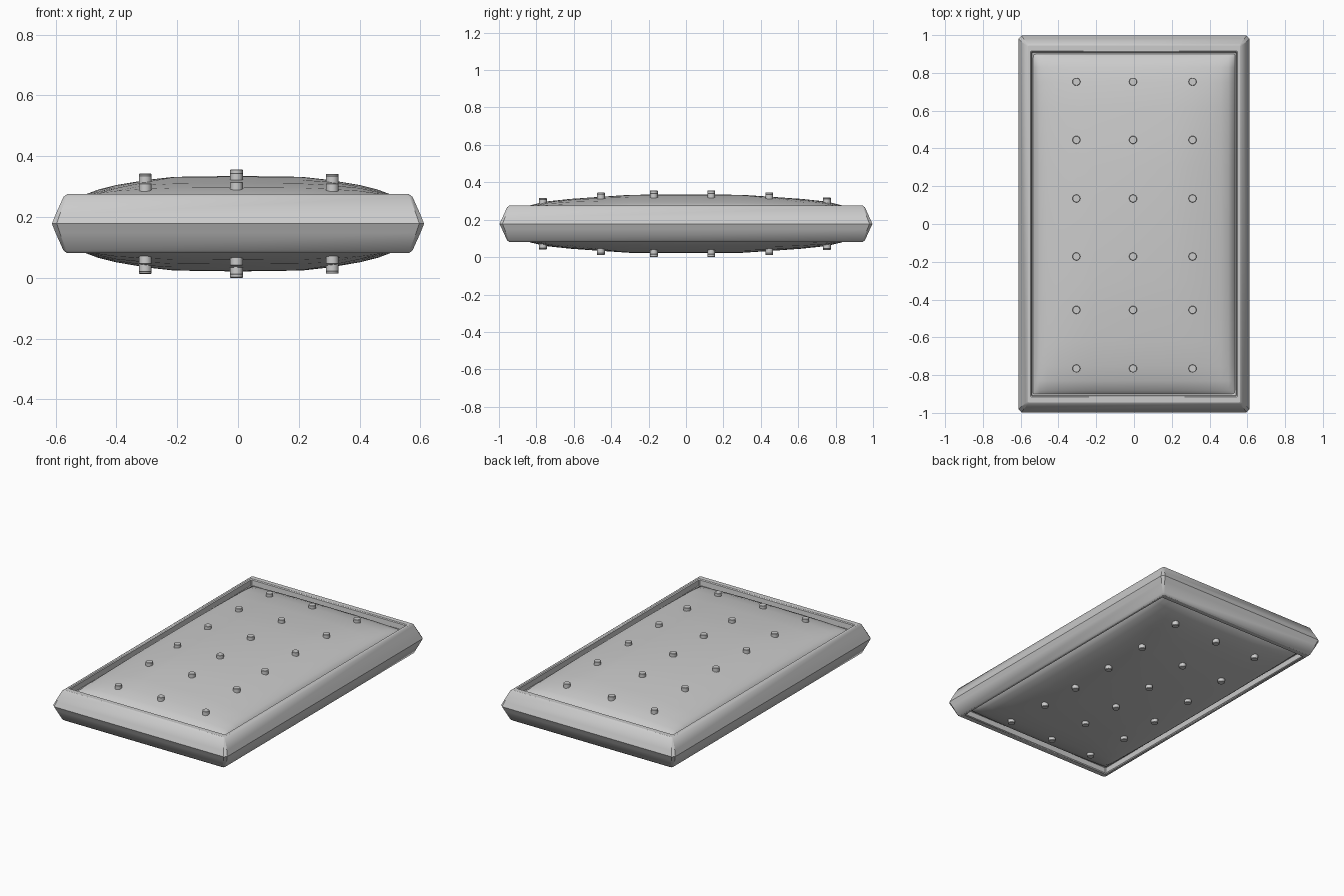
import bpy, bmesh, math

if "Cube" in bpy.data.objects:
    bpy.data.objects.remove(bpy.data.objects["Cube"])

MID = 0.178  # mirror plane height


def finish(bm, name, angle):
    bmesh.ops.recalc_face_normals(bm, faces=bm.faces)
    me = bpy.data.meshes.new(name)
    bm.to_mesh(me)
    bm.free()
    ob = bpy.data.objects.new(name, me)
    bpy.context.collection.objects.link(ob)
    bpy.ops.object.select_all(action='DESELECT')
    ob.select_set(True)
    bpy.context.view_layer.objects.active = ob
    bpy.ops.object.shade_smooth_by_angle(angle=math.radians(angle))
    return ob


def interp(table, t):
    for (a, p), (b, q) in zip(table, table[1:]):
        if t <= b:
            return p + (q - p) * (t - a) / (b - a)
    return table[-1][1]


# Side border: pointed profile swept round a rectangle with nipped corners
half = [(0.532, 0.897, 0.057, 0.004), (0.541, 0.907, 0.060, 0.004),
        (0.544, 0.910, 0.092, 0.004), (0.549, 0.915, 0.097, 0.004),
        (0.562, 0.945, 0.097, 0.006), (0.574, 0.957, 0.088, 0.010),
        (0.600, 0.983, 0.030, 0.014)]
profile = [(x, y, MID + z, c) for x, y, z, c in half]
profile.append((0.612, 0.997, MID, 0.016))
profile += [(x, y, MID - z, c) for x, y, z, c in reversed(half)]
bm = bmesh.new()
rings = []
for x, y, z, c in profile:
    pts = [(x - c, y), (x, y - c), (x, c - y), (x - c, -y),
           (c - x, -y), (-x, c - y), (-x, y - c), (c - x, y)]
    rings.append([bm.verts.new((px, py, z)) for px, py in pts])
for a, b in zip(rings, rings[1:]):
    for i in range(8):
        j = (i + 1) % 8
        bm.faces.new((a[i], a[j], b[j], b[i]))
finish(bm, "side_border", 32)

# Pillowed panels: two crowned profiles blended over a grid
BASE = 0.235
x_crown = [(0, 1), (0.21, 0.97), (0.30, 0.87), (0.40, 0.70),
           (0.46, 0.55), (0.50, 0.40), (0.52, 0.24), (0.534, 0)]
y_crown = [(0, 1), (0.30, 0.98), (0.45, 0.88), (0.62, 0.76),
           (0.75, 0.62), (0.83, 0.43), (0.88, 0.24), (0.90, 0)]


def panel_z(x, y):
    f, g = interp(x_crown, abs(x)), interp(y_crown, abs(y))
    return BASE + 0.1 * (0.6 * f * g + 0.4 * min(f, g))


xs = sorted({s * t for t, _ in x_crown for s in (-1, 1)})
ys = sorted({s * t for t, _ in y_crown for s in (-1, 1)})
for side, name in ((1, "top_panel"), (-1, "bottom_panel")):
    bm = bmesh.new()
    grid = [[bm.verts.new((x, y, MID + side * (panel_z(x, y) - MID)))
             for x in xs] for y in ys]
    for r, s in zip(grid, grid[1:]):
        for i in range(len(xs) - 1):
            q = (r[i], r[i + 1], s[i + 1], s[i])
            bm.faces.new(q if side > 0 else q[::-1])
    me = finish(bm, name, 60).data
    if me.polygons[len(me.polygons) // 2].normal.z * side < 0:
        me.flip_normals()

# Tufting buttons on both panels
for side, name in ((1, "top_button"), (-1, "bottom_button")):
    for x in (-0.305, -0.005, 0.31):
        for y in (-0.765, -0.455, -0.172, 0.135, 0.445, 0.753):
            z = MID + side * (panel_z(x, y) + 0.001 - MID)
            bm = bmesh.new()
            bmesh.ops.create_cone(bm, cap_ends=True, segments=16,
                                  radius1=0.021, radius2=0.021, depth=0.042)
            rims = [e for e in bm.edges if abs(e.verts[0].co.z - e.verts[1].co.z) < 1e-5]
            bmesh.ops.bevel(bm, geom=rims, offset=0.002, segments=1, affect='EDGES')
            finish(bm, name, 30).location = (x, y, z)
